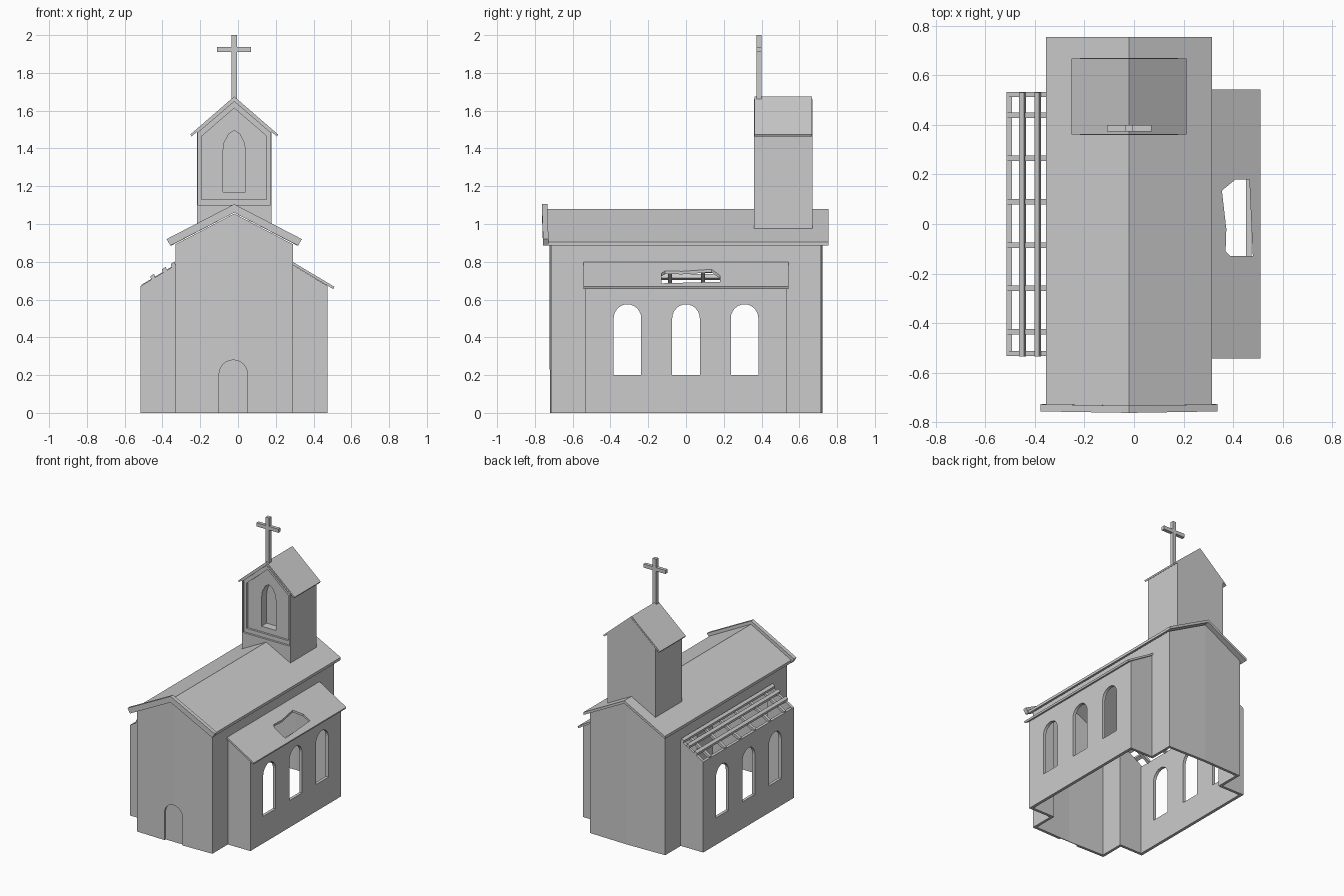
import bpy, bmesh, math

if "Cube" in bpy.data.objects:
    bpy.data.objects.remove(bpy.data.objects["Cube"])

CX = -0.02  # symmetry plane of the church


def prism(name, pts, axis, a, b, bulge=0):
    """Extrude a 2D profile along an axis; bulge pushes the centre line along y."""
    def place(p, t):
        u, v = p
        x, y, z = {'x': (t, u, v), 'y': (u, t, v), 'z': (u, v, t)}[axis]
        return (x + CX, y, z)
    bm = bmesh.new()
    lo = [bm.verts.new(place(p, a)) for p in pts]
    hi = [bm.verts.new(place(p, b)) for p in pts]
    bm.faces.new(lo)
    bm.faces.new(hi[::-1])
    n = len(pts)
    for i in range(n):
        bm.faces.new((lo[i], hi[i], hi[(i + 1) % n], lo[(i + 1) % n]))
    if bulge:
        bmesh.ops.bisect_plane(bm, geom=bm.verts[:] + bm.edges[:] + bm.faces[:], dist=1e-5,
                               plane_co=(CX, 0, 0), plane_no=(1, 0, 0))
        for v in bm.verts:
            if abs(v.co.x - CX) < 1e-4:
                v.co.y += bulge
    bmesh.ops.recalc_face_normals(bm, faces=bm.faces[:])
    me = bpy.data.meshes.new(name)
    bm.to_mesh(me)
    bm.free()
    ob = bpy.data.objects.new(name, me)
    bpy.context.collection.objects.link(ob)
    return ob


def cut(ob, *cutters):
    for c in cutters:
        m = ob.modifiers.new("cut", 'BOOLEAN')
        m.operation, m.solver, m.object = 'DIFFERENCE', 'EXACT', c
        bpy.context.view_layer.objects.active = ob
        bpy.ops.object.modifier_apply(modifier=m.name)
        bpy.data.objects.remove(c)


def rect(u0, u1, v0, v1):
    return [(u0, v0), (u1, v0), (u1, v1), (u0, v1)]


def arch(c, r, z0, spring, rise, n=12):
    top = [(c + r * math.cos(math.pi * i / n), spring + rise * math.sin(math.pi * i / n))
           for i in range(n + 1)]
    return [(c - r, z0), (c + r, z0)] + top


def gable(hw, z0, eave, apex):
    return [(-hw, z0), (hw, z0), (hw, eave), (0, apex), (-hw, eave)]


def chevron(hw, eave, apex, t, inset=0.0):
    drop = (apex - eave) / hw * inset
    low = eave - t + drop
    return [(-hw, eave), (0, apex), (hw, eave), (hw - inset, low), (0, apex - t), (inset - hw, low)]


# Nave end walls, slightly bowed outward, with a shallow door recess in front
front = prism("front_wall", gable(0.31, 0, 0.893, 1.055), 'y', -0.715, -0.695, -0.008)
cut(front, prism("door_cutter", arch(-0.005, 0.075, -0.1, 0.205, 0.075), 'y', -0.9, -0.708))
prism("back_wall", gable(0.31, 0, 0.893, 1.055), 'y', 0.695, 0.715, 0.008)

# Side walls: nave wall open to the aisle, aisle wall with windows, aisle ends
for s, side in ((-1, "left"), (1, "right")):
    prism(side + "_nave_wall",
          [(-0.71, 0), (-0.515, 0), (-0.515, 0.77), (0.515, 0.77), (0.515, 0), (0.71, 0),
           (0.71, 0.895), (-0.71, 0.895)], 'x', s * 0.29, s * 0.31)
    wall = prism(side + "_aisle_wall", rect(-0.533, 0.533, 0, 0.672), 'x', s * 0.473, s * 0.495)
    cut(wall, *[prism("window_cutter", arch(y, 0.073, 0.2, 0.5, 0.075), 'x', s * 0.4, s * 0.6)
                for y in (-0.31, 0, 0.31)])
    for e, end in ((-1, "front"), (1, "back")):
        prism(f"{side}_aisle_{end}_wall",
              [(s * 0.305, 0), (s * 0.494, 0), (s * 0.494, 0.672), (s * 0.305, 0.786)],
              'y', e * 0.513, e * 0.533)

# Main roof and front gable trim
prism("main_roof", chevron(0.335, 0.905, 1.08, 0.02), 'y', -0.74, 0.755, 0)
prism("front_gable_trim", chevron(0.358, 0.92, 1.105, 0.045, 0.02), 'y', -0.757, -0.728, -0.006)

# Right aisle roof with a broken hole
roof = prism("right_aisle_roof", [(0.30, 0.805), (0.53, 0.668), (0.525, 0.655), (0.30, 0.789)],
             'y', -0.543, 0.543)
hole = [(0.355, 0.135), (0.41, 0.18), (0.466, 0.18), (0.48, -0.13), (0.39, -0.13),
        (0.37, -0.11), (0.373, -0.02)]
cut(roof, prism("hole_cutter", [(x - CX, y) for x, y in hole], 'z', 0.5, 1.0))

# Left aisle: bare roof frame of rafters and purlins
slope = 0.6


def frame_z(u):
    return 0.672 + (u + 0.495) * slope


for i in range(6):
    y = 0.44 - 0.175 * i
    prism(f"rafter_{i}", [(-0.49, frame_z(-0.49) - 0.018), (-0.49, frame_z(-0.49) + 0.004),
                          (-0.30, frame_z(-0.30) + 0.004), (-0.30, frame_z(-0.30) - 0.018)],
          'y', y - 0.011, y + 0.011)
for i, u in enumerate((-0.43, -0.368, -0.322)):
    z = frame_z(u)
    prism(f"purlin_{i}", [(u - 0.009, z - 0.008), (u + 0.013, z + 0.004),
                          (u + 0.005, z + 0.025), (u - 0.014, z + 0.012)], 'y', -0.535, 0.532)

# Bell tower with stepped recess and blind arched niche
body = [(-0.198, 0.965), (0, 1.068), (0.198, 0.965), (0.198, 1.49), (0, 1.662), (-0.198, 1.49)]
tower = prism("bell_tower", body, 'y', 0.36, 0.67)
cut(tower,
    prism("recess_cutter", gable(0.192, 1.10, 1.483, 1.648), 'y', 0.3, 0.375),
    prism("panel_cutter", gable(0.172, 1.13, 1.465, 1.613), 'y', 0.3, 0.39),
    prism("niche_cutter", [(-0.06, 1.17), (0.06, 1.17), (0.06, 1.38), (0.053, 1.43), (0.03, 1.475),
                           (0, 1.495), (-0.03, 1.475), (-0.053, 1.43), (-0.06, 1.38)],
          'y', 0.3, 0.45))
prism("tower_roof", chevron(0.232, 1.474, 1.675, 0.016, 0.006), 'y', 0.362, 0.668)

# Cross
prism("cross_post", rect(-0.014, 0.014, 1.65, 2.0), 'y', 0.373, 0.40)
prism("cross_bar", rect(-0.09, 0.09, 1.91, 1.937), 'y', 0.374, 0.399)
